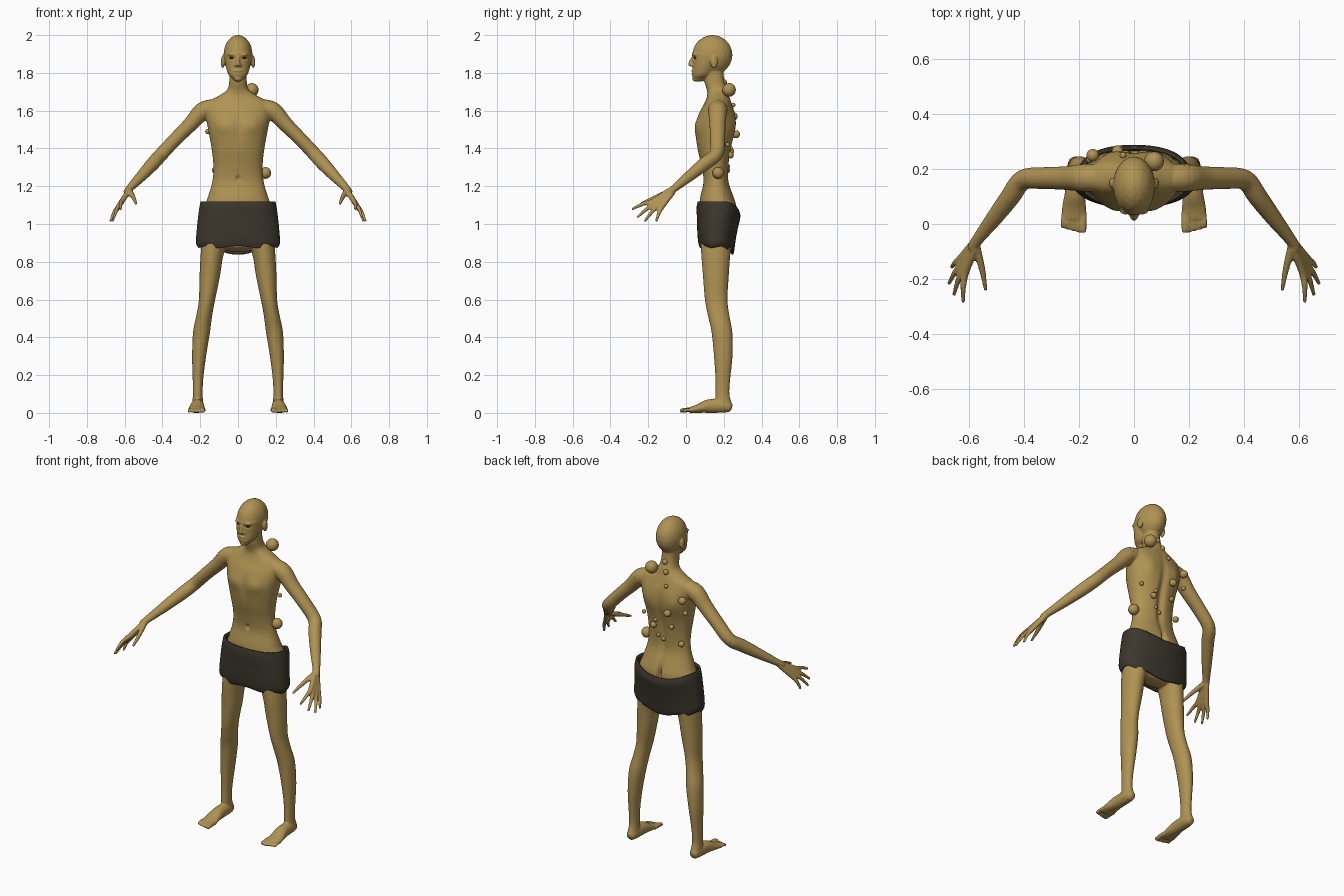
import bpy, bmesh, math
from mathutils import Vector, Matrix

old = bpy.data.objects.get("Cube")
if old:
    bpy.data.objects.remove(old)


def material(name, color):
    m = bpy.data.materials.new(name)
    m.use_nodes = True
    m.diffuse_color = (*color, 1)
    bsdf = next(n for n in m.node_tree.nodes if n.type == 'BSDF_PRINCIPLED')
    bsdf.inputs["Base Color"].default_value = (*color, 1)
    return m


skin = material("ochre skin", (.43, .29, .085))
cloth = material("dark cloth", (.045, .038, .026))
eye_dark = material("dark eye", (.05, .02, .012))


def finish(name, bm, mat):
    bmesh.ops.recalc_face_normals(bm, faces=bm.faces)
    for f in bm.faces:
        f.smooth = True
    me = bpy.data.meshes.new(name)
    bm.to_mesh(me)
    bm.free()
    ob = bpy.data.objects.new(name, me)
    bpy.context.collection.objects.link(ob)
    me.materials.append(mat)
    return ob


def spline(pts, steps=4):
    """Smooth path through points of any dimension."""
    out, n = [], len(pts)
    for i in range(n - 1):
        quad = [pts[max(i - 1, 0)], pts[i], pts[i + 1], pts[min(i + 2, n - 1)]]
        for s in range(steps):
            t = s / steps
            out.append([b + t / 2 * (c - a + t * (2*a - 5*b + 4*c - d + t * (3*(b - c) + d - a)))
                        for a, b, c, d in zip(*quad)])
    return out + [list(pts[-1])]


def tube(bm, pts, side=1, level=False, segs=28, power=2.0):
    """Closed tube through (x, y, z, half width, half depth); level keeps rings horizontal."""
    path = spline(pts)
    pos = [Vector(p[:3]) for p in path]
    rings = []
    for i, p in enumerate(path):
        t = (pos[min(i + 1, len(pos) - 1)] - pos[max(i - 1, 0)]).normalized()
        if level:
            t, a, b = Vector((0, 0, math.copysign(1, t.z))), Vector((1, 0, 0)), Vector((0, 1, 0))
        else:
            a = t.cross(Vector((0, 0, 1))).normalized()
            b = t.cross(a)
        rings.append((pos[i], t, a, b, p[3], p[4]))

    # rounded ends
    def cap(ring, sign):
        c, t, a, b, ra, rb = ring
        return [(c + t * sign * min(ra, rb) * .6 * math.sin(k), t, a, b,
                 ra * math.cos(k), rb * math.cos(k)) for k in (.5, 1, 1.4)]
    rings = cap(rings[0], -1)[::-1] + rings + cap(rings[-1], 1)
    loops = []
    for c, t, a, b, ra, rb in rings:
        loop = []
        for k in range(segs):
            u, v = math.cos(2 * math.pi * k / segs), math.sin(2 * math.pi * k / segs)
            u, v = (math.copysign(abs(w) ** (2 / power), w) for w in (u, v))
            q = c + a * ra * u + b * rb * v
            loop.append(bm.verts.new((q.x * side, q.y, q.z)))
        loops.append(loop)
    for lo, hi in zip(loops, loops[1:]):
        for k in range(segs):
            bm.faces.new((lo[k], lo[k - 1], hi[k - 1], hi[k]))
    bm.faces.new(loops[0])
    bm.faces.new(loops[-1])


def ball(bm, loc, size):
    m = Matrix.Translation(loc) @ Matrix.Diagonal((*size, 1))
    bmesh.ops.create_icosphere(bm, subdivisions=3, radius=1, matrix=m)


bm = bmesh.new()

# torso and neck: height, centre depth, half width, half depth
torso = [(.9, .165, .15, .08), (.98, .165, .18, .1), (1.08, .17, .18, .1),
         (1.14, .165, .16, .09), (1.22, .16, .137, .068), (1.3, .155, .13, .072),
         (1.4, .15, .14, .09), (1.5, .155, .158, .107), (1.58, .163, .172, .097),
         (1.64, .17, .165, .072), (1.68, .17, .1, .058), (1.71, .165, .058, .055),
         (1.76, .15, .046, .053), (1.84, .145, .046, .05)]
tube(bm, [(0, y, z, a, b) for z, y, a, b in torso], level=True, segs=40, power=2.2)

# head: skull, jaw, nose, lips, chin
ball(bm, (0, .14, 1.895), (.077, .106, .106))
jaw = [(1.768, .068, .026, .03), (1.79, .086, .05, .054), (1.84, .1, .066, .064),
       (1.9, .11, .071, .079)]
tube(bm, [(0, y, z, a, b) for z, y, a, b in jaw], level=True)
tube(bm, [(0, .042, 1.885, .008, .01), (0, .028, 1.86, .009, .012), (0, .022, 1.842, .013, .012)])
ball(bm, (0, .04, 1.81), (.024, .014, .007))
ball(bm, (0, .042, 1.796), (.021, .014, .007))
ball(bm, (0, .05, 1.768), (.02, .017, .014))

for side in (1, -1):
    # face sides and seat
    ball(bm, (side * .012, .036, 1.84), (.009, .012, .008))
    ball(bm, (side * .03, .046, 1.897), (.024, .012, .008))
    ball(bm, (side * .081, .148, 1.858), (.01, .02, .034))
    ball(bm, (side * .08, .195, 1.02), (.08, .072, .1))
    # leg
    leg = [(.1, .165, .98, .085, .09), (.135, .158, .85, .062, .078), (.15, .158, .72, .054, .068),
           (.164, .16, .6, .043, .06), (.178, .172, .52, .042, .057), (.193, .19, .43, .045, .055),
           (.206, .197, .3, .037, .049), (.212, .195, .18, .028, .039),
           (.213, .193, .1, .026, .037), (.213, .2, .05, .029, .043)]
    tube(bm, leg, side, level=True)
    # foot and toes
    foot = [(.213, .228, .03, .026, .028), (.213, .2, .038, .032, .036),
            (.215, .12, .037, .036, .036), (.218, .06, .023, .044, .022), (.219, .02, .016, .045, .015)]
    tube(bm, foot, side)
    for i in range(5):
        x, r = .184 + .018 * i, (.013 if i == 0 else .009)
        tip = -.026 + .005 * max(i - 1, 0)
        tube(bm, [(x, .04, .017, r, r), (x + .001, .005, .017, r, r), (x + .002, tip, r, r, r * .9)], side, segs=14)
    # arm
    arm = [(.14, .168, 1.61, .05, .05), (.19, .168, 1.595, .05, .048), (.25, .167, 1.53, .043, .04),
           (.33, .167, 1.45, .04, .036), (.405, .16, 1.37, .037, .036), (.45, .1, 1.32, .036, .036),
           (.51, .02, 1.255, .03, .029), (.572, -.06, 1.19, .021, .02), (.585, -.085, 1.17, .022, .02)]
    tube(bm, arm, side)
    # hand: each finger runs from the wrist through its knuckle
    knuckle, spread = Vector((.622, -.15, 1.108)), Vector((.29, .85, -.44))
    tips = [(.622, -.285, 1.078), (.655, -.257, 1.036), (.674, -.217, 1.016), (.664, -.158, 1.016)]
    for i, tip in enumerate(tips):
        base = knuckle + spread * (.02 * i - .03)
        wrist = Vector((.582, -.08, 1.172)) + spread * (.008 * i - .012)
        mid = base.lerp(Vector(tip), .5) + Vector((.004, 0, .006))
        tube(bm, [(*wrist, .014, .014), (*base, .014, .014), (*mid, .0105, .0105), (*tip, .007, .007)],
             side, segs=14)
    tube(bm, [(.575, -.08, 1.175, .016, .016), (.553, -.165, 1.14, .012, .012),
              (.54, -.24, 1.107, .007, .007)], side, segs=14)

# fuse the parts into one smooth skin
body = finish("body", bm, skin)
remesh = body.modifiers.new("fuse", 'REMESH')
remesh.mode = 'VOXEL'
remesh.voxel_size = .005
remesh.use_smooth_shade = True
soft = body.modifiers.new("soften", 'SMOOTH')
soft.factor = .5
soft.iterations = 5
bpy.context.view_layer.update()
fused = bpy.data.meshes.new_from_object(body.evaluated_get(bpy.context.evaluated_depsgraph_get()))
body.modifiers.clear()
body.data = fused
fused.materials.clear()
fused.materials.append(skin)

# surface relief: front?, x, z, spread x, spread z, push along y
relief = [(False, 0, 1.36, .022, .2, -.016), (False, 0, 1.07, .012, .06, -.03),
          (False, .09, 1.53, .04, .06, .01), (True, 0, 1.24, .01, .013, .012),
          (True, 0, 1.5, .02, .08, .006), (True, .075, 1.52, .05, .04, -.009),
          (True, .031, 1.879, .015, .009, .008), (True, 0, 1.803, .022, .004, .005)]
low = min(v.co.z for v in fused.vertices)
for v in fused.vertices:
    if v.co.z > 1 and abs(v.co.x) < .2:
        front = v.co.y < .15
        for f, x, z, sx, sz, push in relief:
            if f == front:
                v.co.y += push * math.exp(-((abs(v.co.x) - x) / sx) ** 2 - ((v.co.z - z) / sz) ** 2)
    v.co.z -= low * max(0, 1 - v.co.z)

# eyes
bm = bmesh.new()
for side in (1, -1):
    ball(bm, (side * .031, .055, 1.879), (.014, .013, .006))
finish("eyes", bm, eye_dark)

# round growths on the back: x, y, z, radius
growths = [(.073, .228, 1.71, .036), (0, .2, 1.75, .017), (-.02, .222, 1.7, .015),
           (.19, .205, 1.61, .014), (-.04, .25, 1.63, .012), (-.15, .25, 1.57, .023),
           (-.16, .235, 1.49, .014), (-.06, .265, 1.475, .021), (-.07, .24, 1.385, .015),
           (.04, .235, 1.4, .013), (.055, .235, 1.365, .018), (.03, .222, 1.305, .012),
           (0, .215, 1.285, .012), (.145, .17, 1.27, .031), (-.12, .215, 1.285, .018),
           (.13, .22, 1.42, .012)]
bm = bmesh.new()
for x, y, z, r in growths:
    ball(bm, (x, y, z), (r, r, r))
finish("back_growths", bm, skin)

# wrapped skirt: fraction of height, half width, front, back
bm = bmesh.new()
wrap = spline([(0, .212, .07, .25), (.1, .223, .064, .256), (.3, .22, .06, .262),
               (.6, .213, .058, .275), (.85, .205, .056, .288), (1, .198, .062, .28)])
loops, segs = [], 64
for f, half, front, back in wrap:
    loop = []
    for k in range(segs):
        a = 2 * math.pi * k / segs
        u, v = (math.copysign(abs(w) ** .85, w) for w in (math.cos(a), math.sin(a)))
        rear = max(0, math.sin(a)) ** 3
        hem = .878 - .035 * rear + .005 * math.sin(7 * a)
        top = 1.12 - .045 * rear
        y = (front + back) / 2 + v * (back - front) / 2
        loop.append(bm.verts.new((half * u, y, hem + (top - hem) * f)))
    loops.append(loop)
for lo, hi in zip(loops, loops[1:]):
    for k in range(segs):
        bm.faces.new((lo[k - 1], lo[k], hi[k], hi[k - 1]))
skirt = finish("skirt", bm, cloth)
thick = skirt.modifiers.new("thickness", 'SOLIDIFY')
thick.thickness = .012
